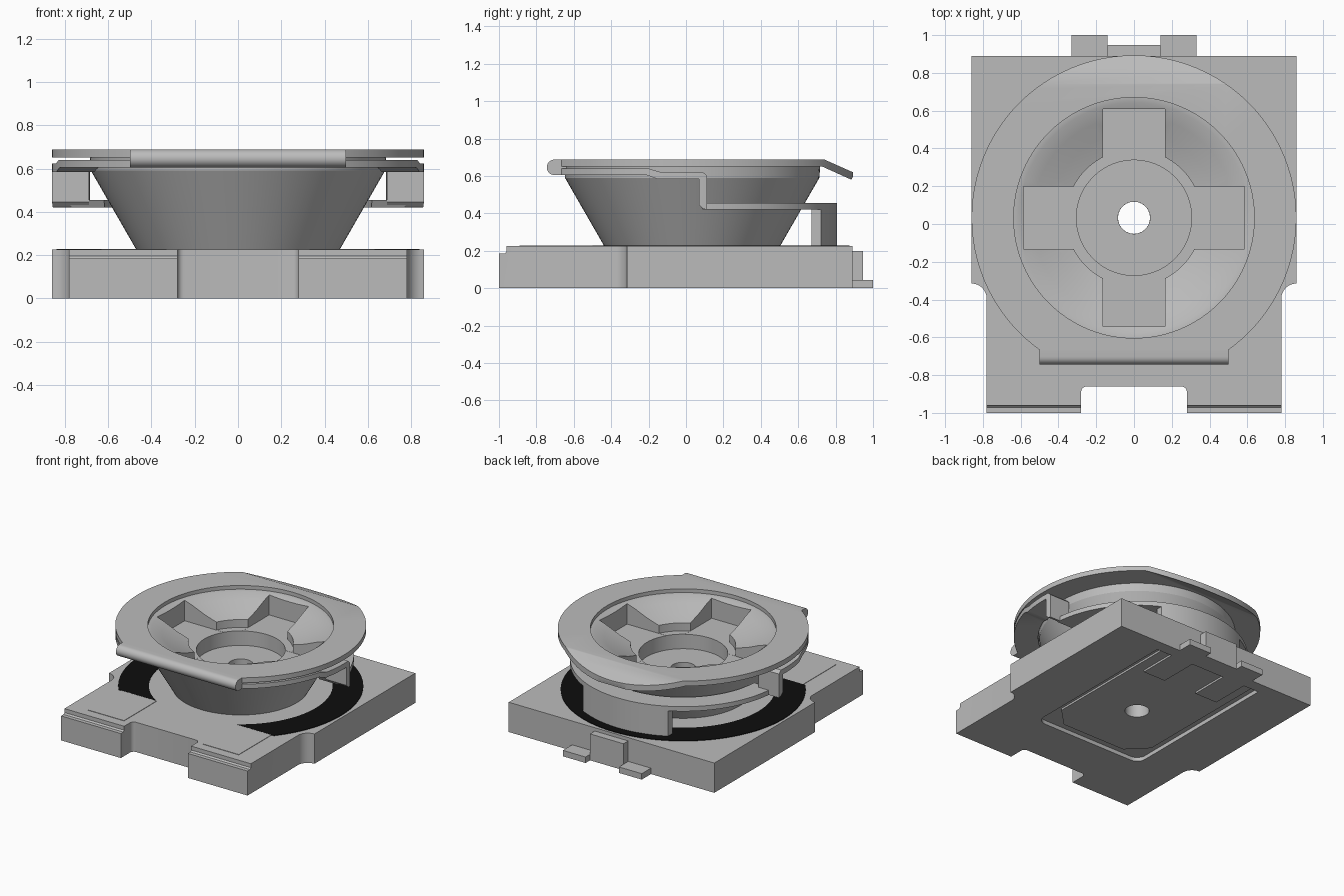
import bpy, bmesh
from math import pi, sin, cos, radians

cube = bpy.data.objects.get("Cube")
if cube:
    bpy.data.objects.remove(cube, do_unlink=True)

CY = 0.033  # y of the rotor axis


def material(name, value):
    m = bpy.data.materials.new(name)
    m.use_nodes = True
    colour = (value, value, value, 1)
    m.diffuse_color = colour
    m.node_tree.nodes["Principled BSDF"].inputs["Base Color"].default_value = colour
    return m


GREY = material("plain grey", 0.5)
BLACK = material("carbon black", 0.004)


def make(name, bm, mat=GREY):
    bmesh.ops.recalc_face_normals(bm, faces=bm.faces)
    mesh = bpy.data.meshes.new(name)
    bm.to_mesh(mesh)
    bm.free()
    mesh.materials.append(mat)
    ob = bpy.data.objects.new(name, mesh)
    bpy.context.collection.objects.link(ob)
    return ob


def prism(name, pts, lo, hi, axis="z"):
    """Extrude a polygon along z (x, y points) or along x (y, z points)."""
    bm = bmesh.new()
    put = (lambda a, b, h: (a, b, h)) if axis == "z" else (lambda a, b, h: (h, a, b))
    face = bm.faces.new([bm.verts.new(put(a, b, lo)) for a, b in pts])
    ext = bmesh.ops.extrude_face_region(bm, geom=[face])
    moved = [v for v in ext["geom"] if isinstance(v, bmesh.types.BMVert)]
    step = (0, 0, hi - lo) if axis == "z" else (hi - lo, 0, 0)
    bmesh.ops.translate(bm, verts=moved, vec=step)
    return make(name, bm)


def box(name, x0, x1, y0, y1, z0, z1):
    return prism(name, [(x0, y0), (x1, y0), (x1, y1), (x0, y1)], z0, z1)


def lathe(name, profile, n=96, mat=GREY):
    """Revolve a closed (radius, z) profile around the rotor axis."""
    bm = bmesh.new()
    rings = [[bm.verts.new((r * cos(2 * pi * i / n), CY + r * sin(2 * pi * i / n), z))
              for r, z in profile] for i in range(n)]
    k = len(profile)
    for i in range(n):
        a, b = rings[i], rings[(i + 1) % n]
        for j in range(k):
            bm.faces.new((a[j], b[j], b[(j + 1) % k], a[(j + 1) % k]))
    return make(name, bm, mat)


def tube(name, r0, r1, z0, z1, mat=GREY):
    return lathe(name, [(r0, z0), (r1, z0), (r1, z1), (r0, z1)], mat=mat)


def combine(ob, tool, op="DIFFERENCE"):
    tool.hide_render = True
    mod = ob.modifiers.new("cut", "BOOLEAN")
    mod.operation, mod.solver, mod.object = op, "EXACT", tool
    bpy.context.view_layer.objects.active = ob
    bpy.ops.object.modifier_apply(modifier=mod.name)
    bpy.data.objects.remove(tool, do_unlink=True)
    return ob


def arc(cx, cy, r, a0, a1, n=8):
    return [(cx + r * cos(radians(a0 + (a1 - a0) * i / n)),
             cy + r * sin(radians(a0 + (a1 - a0) * i / n))) for i in range(n + 1)]


def mirrored(half):
    return half + [(-x, y) for x, y in reversed(half)]


def shaft_hole():
    return prism("hole_cutter", arc(0, CY, 0.085, 0, 345, 23), -0.1, 0.3)


def folded_sheet(name, profile, r0, r1):
    """Sheet bent along a (y, z) profile and trimmed to a ring."""
    return combine(prism(name, profile, -0.95, 0.95, "x"),
                   tube("ring_trim", r0, r1, 0.1, 0.9), "INTERSECT")


# Base block with front notch, scooped shoulders and rounded front edge
outline = mirrored(arc(0.25, -0.89, 0.03, 90, 0, 5) + [(0.28, -1), (0.78, -1)]
                   + arc(0.86, -0.395, 0.08, 180, 90) + [(0.86, 0.89)])
base = prism("base", outline, 0, 0.225)
bm = bmesh.new()
bm.from_mesh(base.data)
edges = [e for e in bm.edges if all(v.co.y < -0.99 and v.co.z > 0.2 for v in e.verts)]
bmesh.ops.bevel(bm, geom=edges, offset=0.04, segments=5, affect="EDGES")
bm.to_mesh(base.data)
bm.free()
recess = mirrored(arc(0.39, -0.43, 0.07, -90, 0) + [(0.46, 0.8)])
combine(base, prism("recess_cutter", recess, -0.1, 0.03))
combine(base, shaft_hole())

# Underside contact plate, solder feet and rear terminal
plate = prism("bottom_plate", mirrored([(0.27, -0.44), (0.41, -0.3), (0.41, 0.78)]), 0.015, 0.035)
combine(plate, shaft_hole())
for side, s in (("left", 1), ("right", -1)):
    x0, x1 = sorted((0.14 * s, 0.33 * s))
    box(side + "_rear_foot", x0, x1, 0.5, 1.0, 0, 0.045)
    x0, x1 = sorted((0.33 * s, 0.63 * s))
    box(side + "_contact_pad", x0, x1, -0.89, -0.5, 0.22, 0.228)
box("rear_terminal", -0.14, 0.14, 0.87, 0.947, 0, 0.2)

# Black horseshoe track on the base
track = tube("resistive_track", 0.63, 0.84, 0.22, 0.229, BLACK)
combine(track, box("track_cutter", -1, 1, -1.2, -0.5, 0.1, 0.4))

# Conical rotor with bowl, centre pit and cross slot
rotor = lathe("rotor", [(0.085, 0.225), (0.47, 0.225), (0.68, 0.59), (0.685, 0.66),
                        (0.637, 0.66), (0.61, 0.655), (0.54, 0.63), (0.45, 0.59),
                        (0.36, 0.56), (0.36, 0.5), (0.305, 0.5), (0.305, 0.39),
                        (0.085, 0.39)])
combine(rotor, box("slot_cutter", -0.585, 0.585, CY - 0.165, CY + 0.165, 0.499, 0.8))
combine(rotor, box("slot_cutter", -0.165, 0.165, CY - 0.575, CY + 0.575, 0.499, 0.8))

# Top plate with bent rear lip
folded_sheet("top_plate", [(-0.67, 0.65), (-0.67, 0.688), (0.74, 0.688), (0.9, 0.617),
                           (0.885, 0.58), (0.73, 0.65)], 0.637, 0.86)

# Rolled front fold
prism("front_fold", [(-0.64, 0.605), (-0.64, 0.688)]
      + arc(-0.703, 0.6465, 0.0415, 90, 270, 12), -0.5, 0.5, "x")

# Lower spring sheet: upper wings with the step down, then rear ring
folded_sheet("spring_wings", [(-0.67, 0.605), (-0.67, 0.64), (-0.2, 0.64), (-0.14, 0.622),
                              (0.09, 0.622), (0.113, 0.6), (0.113, 0.42), (0.09, 0.425),
                              (0.07, 0.445), (0.07, 0.583), (-0.15, 0.583), (-0.21, 0.605)],
             0.69, 0.86)
folded_sheet("spring_ring", [(0.07, 0.455), (0.09, 0.42), (0.9, 0.42), (0.9, 0.455)],
             0.62, 0.775)

# Curved rear leg from the ring to the base
leg = tube("rear_leg", 0.73, 0.775, 0.22, 0.44)
combine(leg, box("leg_trim", -0.355, 0.355, 0.3, 1.2, 0.1, 0.6), "INTERSECT")

# Smooth curved walls, keep edges sharp
bpy.ops.object.select_all(action="DESELECT")
for ob in bpy.context.collection.objects:
    if ob.type == "MESH":
        ob.select_set(True)
        bpy.context.view_layer.objects.active = ob
bpy.ops.object.shade_smooth_by_angle(angle=radians(25))
